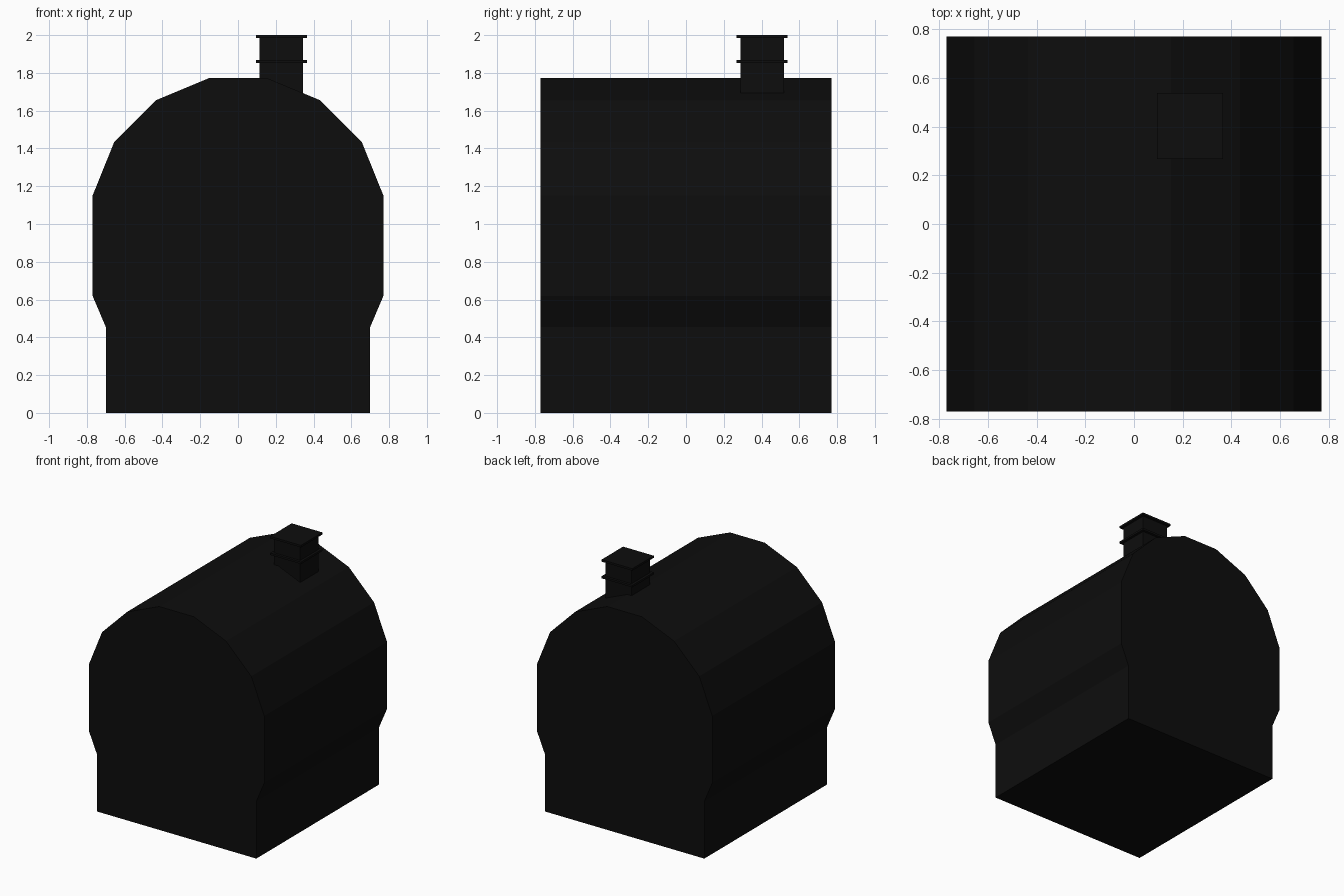
import bpy, bmesh

if "Cube" in bpy.data.objects:
    bpy.data.objects.remove(bpy.data.objects["Cube"])

black = bpy.data.materials.new("soot black")
black.diffuse_color = (0.004, 0.004, 0.004, 1)
black.use_nodes = True
black.node_tree.nodes["Principled BSDF"].inputs["Base Color"].default_value = black.diffuse_color


def finish(name, bm):
    bmesh.ops.recalc_face_normals(bm, faces=bm.faces)
    mesh = bpy.data.meshes.new(name)
    bm.to_mesh(mesh)
    bm.free()
    mesh.materials.append(black)
    obj = bpy.data.objects.new(name, mesh)
    bpy.context.collection.objects.link(obj)
    return obj


def box(name, x, y, z0, z1, size):
    bm = bmesh.new()
    bmesh.ops.create_cube(bm, size=1)
    for v in bm.verts:
        v.co = (x + v.co.x * size, y + v.co.y * size, z0 + (v.co.z + 0.5) * (z1 - z0))
    return finish(name, bm)


# Barrel-shaped body: mirrored half profile extruded front to back
half = [(0.70, 0), (0.70, 0.455), (0.77, 0.62), (0.77, 1.15),
        (0.655, 1.435), (0.435, 1.655), (0.152, 1.773)]
profile = half + [(-x, z) for x, z in reversed(half)]
DEPTH = 0.77
bm = bmesh.new()
face = bm.faces.new([bm.verts.new((x, -DEPTH, z)) for x, z in profile])
ext = bmesh.ops.extrude_face_region(bm, geom=[face], use_keep_orig=True)
moved = [g for g in ext["geom"] if isinstance(g, bmesh.types.BMVert)]
bmesh.ops.translate(bm, verts=moved, vec=(0, 2 * DEPTH, 0))
finish("body", bm)

# Square chimney with a band and a cap
CX, CY = 0.23, 0.403
box("chimney", CX, CY, 1.69, 1.99, 0.23)
box("chimney_band", CX, CY, 1.852, 1.868, 0.27)
box("chimney_cap", CX, CY, 1.984, 2.0, 0.27)
